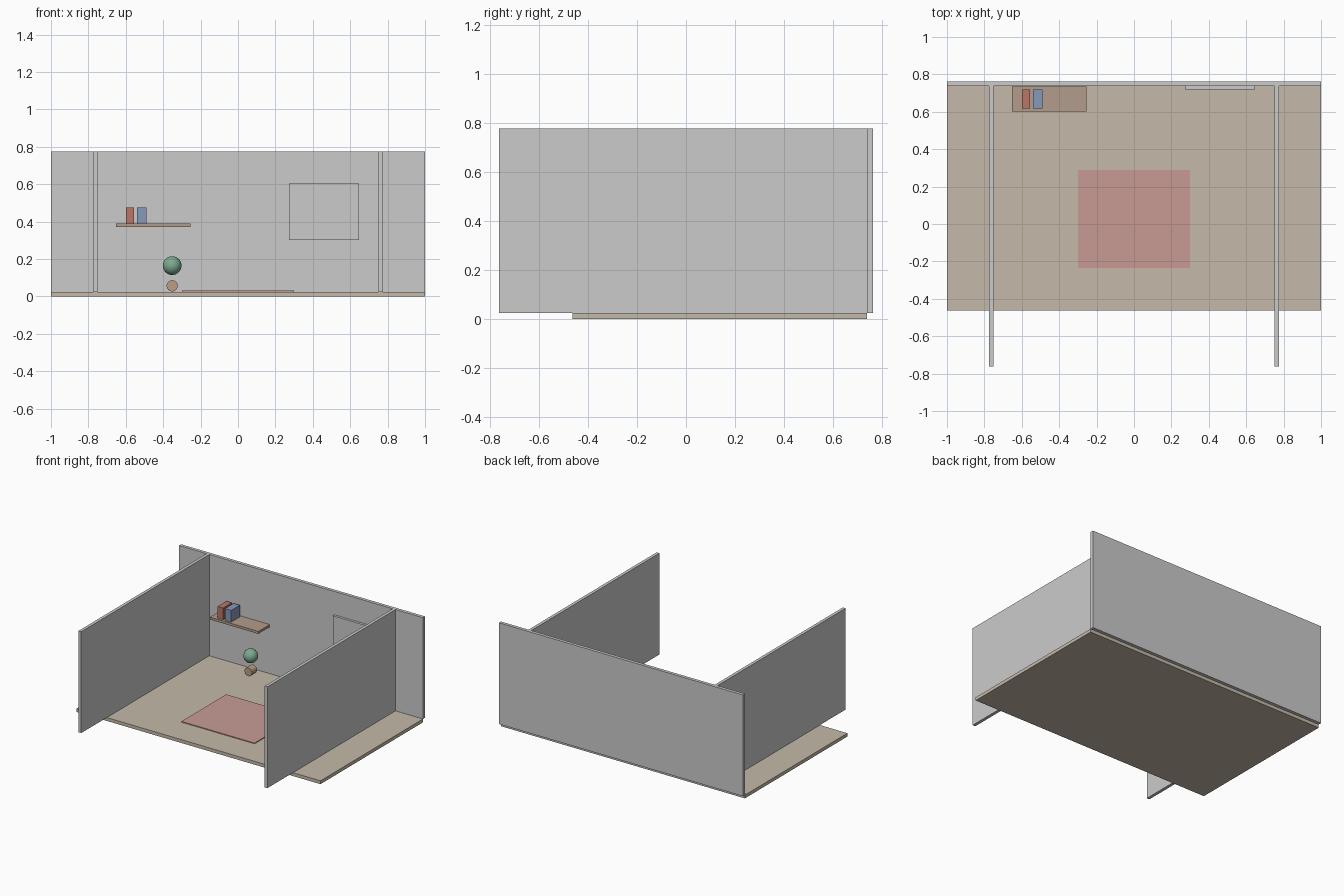
import bpy, math

if "Cube" in bpy.data.objects:
    bpy.data.objects.remove(bpy.data.objects["Cube"])


def paint(obj, name, color):
    mat = bpy.data.materials.get(name) or bpy.data.materials.new(name)
    mat.diffuse_color = (*color, 1)
    mat.use_nodes = True
    mat.node_tree.nodes["Principled BSDF"].inputs["Base Color"].default_value = mat.diffuse_color
    obj.data.materials.append(mat)


def box(name, x, y, z, mat=None, color=None):
    """Box from (min, max) ranges on each axis."""
    bpy.ops.mesh.primitive_cube_add(
        size=1, location=[(a + b) / 2 for a, b in (x, y, z)])
    obj = bpy.context.object
    obj.name = name
    obj.scale = [b - a for a, b in (x, y, z)]
    bpy.ops.object.transform_apply(location=False, rotation=False, scale=True)
    if color:
        paint(obj, mat, color)
    return obj


FLOOR, TOP = 0.025, 0.776
BACK = 0.738          # inner face of the back wall

# Floor slab and rug
box("floor", (-1, 1), (-0.462, BACK), (0, FLOOR), "floor_tan", (0.56, 0.49, 0.40))
box("rug", (-0.3, 0.3), (-0.235, 0.29), (FLOOR, 0.031), "rug_pink", (0.58, 0.33, 0.30))

# Walls
box("back_wall", (-1, 1), (BACK, 0.762), (FLOOR, TOP))
for side, s in (("left", -1), ("right", 1)):
    xs = sorted((s * 0.752, s * 0.775))
    box(side + "_wall", xs, (-0.762, BACK), (FLOOR, TOP))

# Wall shelf with two books
box("shelf", (-0.652, -0.255), (0.602, 0.736), (0.372, 0.39), "wood", (0.45, 0.34, 0.26))
box("red_book", (-0.6, -0.555), (0.618, 0.72), (0.39, 0.477), "book_red", (0.50, 0.18, 0.14))
box("blue_book", (-0.541, -0.489), (0.618, 0.72), (0.39, 0.477), "book_blue", (0.24, 0.32, 0.50))

# Window panel on the back wall
box("window_panel", (0.273, 0.647), (0.72, BACK), (0.302, 0.603), "window_pale", (0.75, 0.75, 0.75))

# Plant: round foliage above a small pot lying along y
bpy.ops.mesh.primitive_uv_sphere_add(segments=32, ring_count=16, radius=0.05,
                                     location=(-0.352, 0.652, 0.165))
foliage = bpy.context.object
foliage.name = "plant_foliage"
bpy.ops.object.shade_smooth()
paint(foliage, "leaf_green", (0.20, 0.40, 0.28))

bpy.ops.mesh.primitive_cylinder_add(vertices=32, radius=0.03, depth=0.06,
                                    location=(-0.352, 0.652, 0.057),
                                    rotation=(math.pi / 2, 0, 0))
pot = bpy.context.object
pot.name = "plant_pot"
bpy.ops.object.shade_smooth_by_angle(angle=math.radians(40))
paint(pot, "clay", (0.50, 0.34, 0.24))
